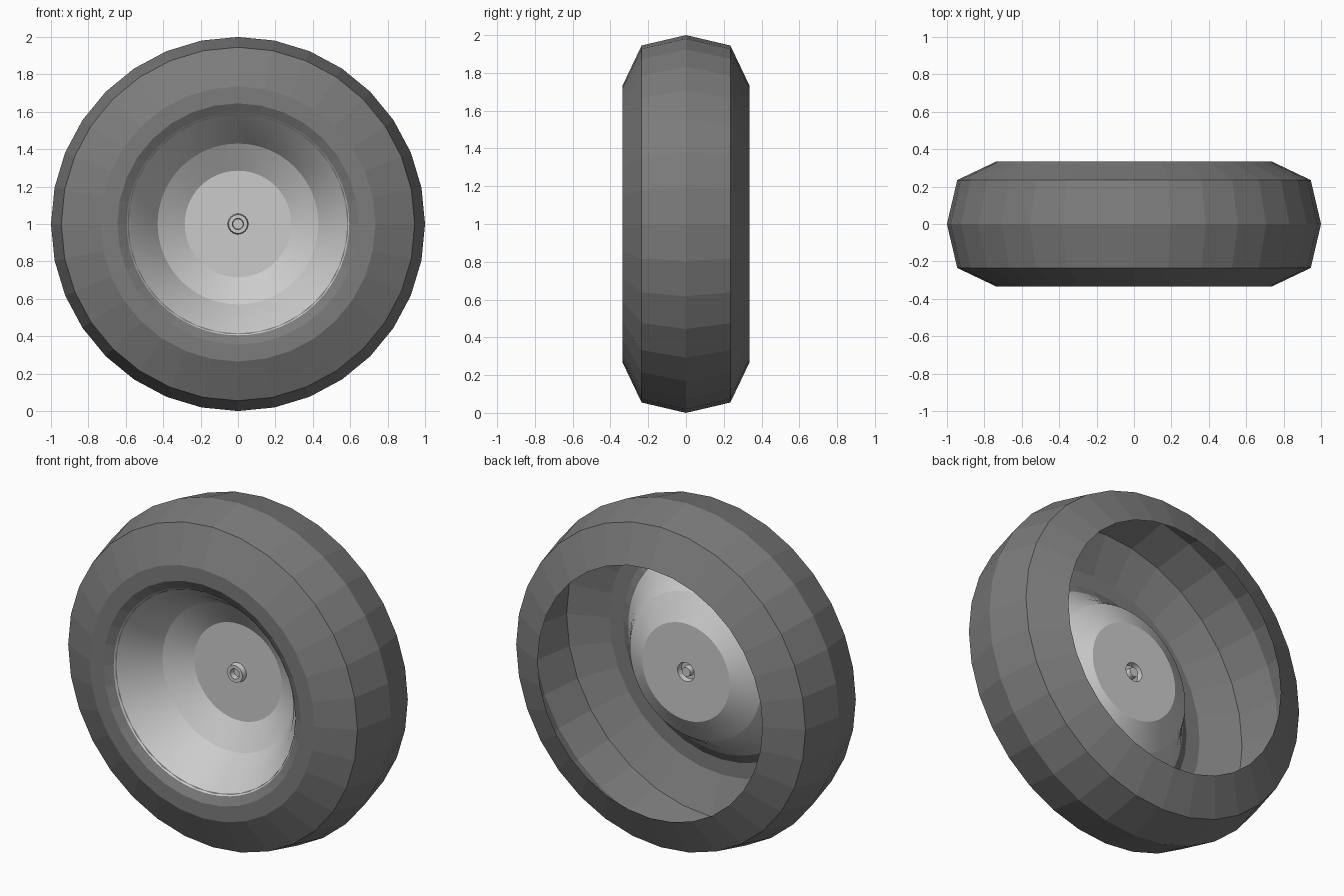
import bpy, bmesh, math

if "Cube" in bpy.data.objects:
    bpy.data.objects.remove(bpy.data.objects["Cube"])


def lathe(name, profile, segments, smooth=None):
    """Spin a (radius, y) profile around the wheel axle (y axis, z = 1)."""
    bm = bmesh.new()
    rings = []
    for r, y in profile:
        if r == 0:
            rings.append([bm.verts.new((0, y, 1))])
            continue
        ring = []
        for i in range(segments):
            a = 2 * math.pi * i / segments
            ring.append(bm.verts.new((r * math.sin(a), y, 1 + r * math.cos(a))))
        rings.append(ring)
    for a, b in zip(rings, rings[1:]):
        for i in range(segments):
            j = (i + 1) % segments
            if len(b) == 1:
                bm.faces.new((a[i], a[j], b[0]))
            else:
                bm.faces.new((a[i], a[j], b[j], b[i]))
    bmesh.ops.recalc_face_normals(bm, faces=bm.faces)
    mesh = bpy.data.meshes.new(name)
    bm.to_mesh(mesh)
    bm.free()
    obj = bpy.data.objects.new(name, mesh)
    bpy.context.collection.objects.link(obj)
    if smooth:
        bpy.ops.object.select_all(action='DESELECT')
        obj.select_set(True)
        bpy.context.view_layer.objects.active = obj
        bpy.ops.object.shade_smooth_by_angle(angle=math.radians(smooth))
    return obj


def grey(name, obj, v):
    mat = bpy.data.materials.new(name)
    mat.diffuse_color = (v, v, v, 1)
    mat.use_nodes = True
    mat.node_tree.nodes["Principled BSDF"].inputs["Base Color"].default_value = mat.diffuse_color
    obj.data.materials.append(mat)


# Faceted tyre shell, open at the back
tyre = lathe("tyre", [(0.735, 0.335), (0.945, 0.235), (1.0, 0), (0.945, -0.235),
                      (0.735, -0.335), (0.645, -0.335), (0.585, -0.30)], 32)
grey("rubber", tyre, 0.2)

# Smooth rim bowl sloping in from the tyre bead
lathe("rim_bowl", [(0.595, -0.31), (0.51, -0.21), (0.43, -0.09)], 64, 20)

# Dished centre disc with a small axle nub and its recessed bore
lathe("hub_disc", [(0.43, -0.09), (0.285, 0), (0.055, 0), (0.05, -0.03),
                   (0.03, -0.03), (0.027, 0), (0, 0)], 64, 20)
